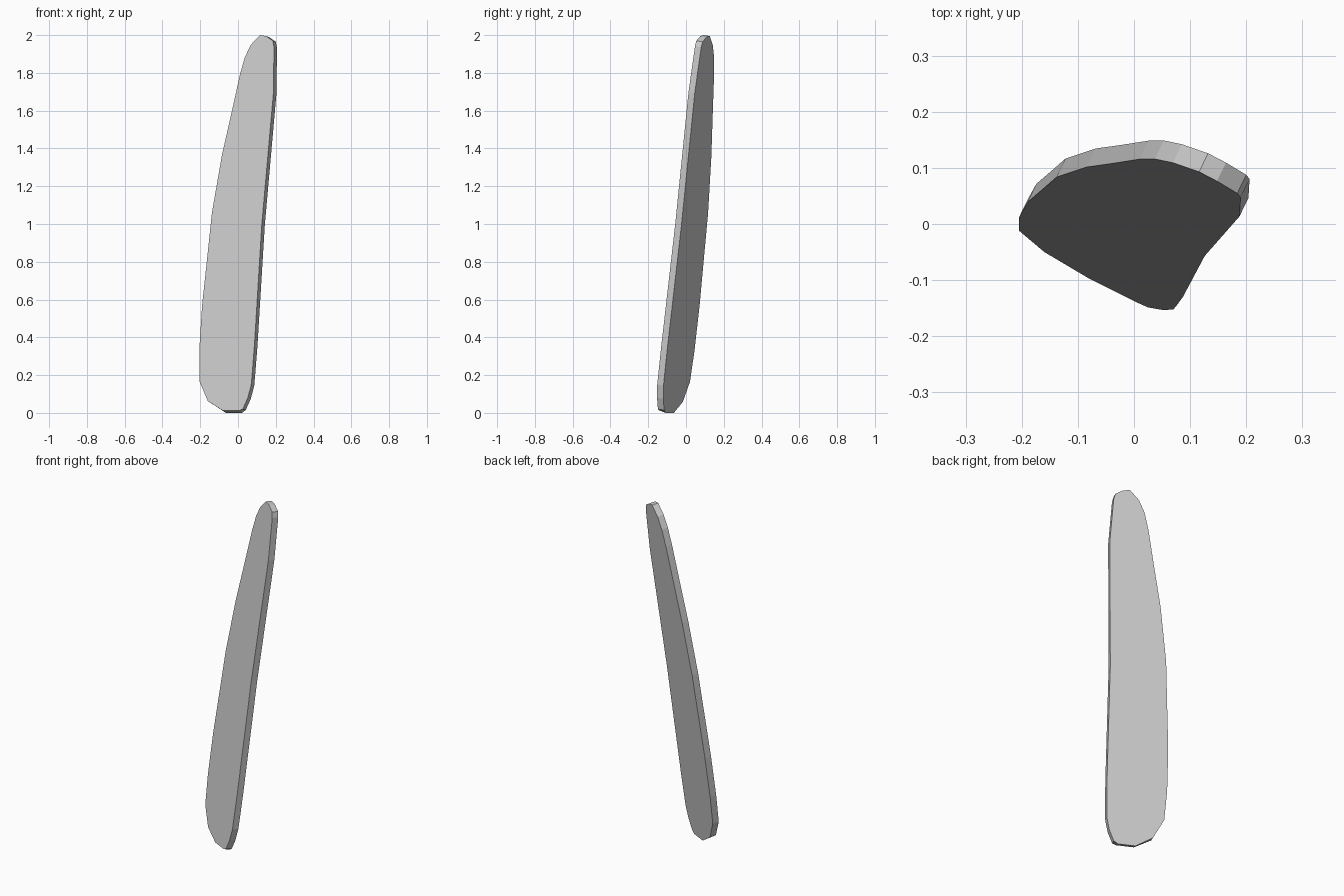
import bpy
import bmesh
from mathutils import Vector

cube = bpy.data.objects.get("Cube")
if cube:
    bpy.data.objects.remove(cube, do_unlink=True)

# One plain grey for the whole blade
grey = bpy.data.materials.new("plain grey")
grey.use_nodes = True
colour = (0.6, 0.6, 0.6, 1)
grey.diffuse_color = colour
grey.node_tree.nodes["Principled BSDF"].inputs["Base Color"].default_value = colour

# Front outline as (x, z): up the straight right edge, over the tip, down the curved left edge
outline = [
    (0.005, 0.012), (0.025, 0.02), (0.052, 0.08), (0.07, 0.15), (0.076, 0.22),
    (0.087, 0.36), (0.126, 1.0), (0.188, 1.7), (0.19, 1.94), (0.184, 1.97),
    (0.148, 1.995), (0.116, 2.0), (0.069, 1.95), (0.037, 1.885), (0.01, 1.79),
    (-0.037, 1.577), (-0.085, 1.365), (-0.138, 1.06), (-0.159, 0.86),
    (-0.19, 0.57), (-0.205, 0.333), (-0.205, 0.17), (-0.16, 0.063), (-0.08, 0.012),
]


def on_front_plane(x, z):
    """The flat front leans back and is turned to the side."""
    return Vector((x, -0.139 - 0.5 * x + 0.145 * z, z))


# Blade: flat outline thickened towards the back
bm = bmesh.new()
front = bm.faces.new([bm.verts.new(on_front_plane(x, z)) for x, z in outline])
back = bmesh.ops.extrude_face_region(bm, geom=[front], use_keep_orig=True)
back_verts = [v for v in back["geom"] if isinstance(v, bmesh.types.BMVert)]
bmesh.ops.translate(bm, verts=back_verts, vec=Vector((0.016, 0.033, -0.005)))

# Keep the rounded foot resting on the ground
for v in bm.verts:
    v.co.z = max(v.co.z, 0.0)
    if v in back_verts and v.co.z < 0.01:
        v.co.z = 0.0
bmesh.ops.recalc_face_normals(bm, faces=bm.faces)

mesh = bpy.data.meshes.new("blade")
bm.to_mesh(mesh)
bm.free()
mesh.materials.append(grey)
blade = bpy.data.objects.new("blade", mesh)
bpy.context.scene.collection.objects.link(blade)
